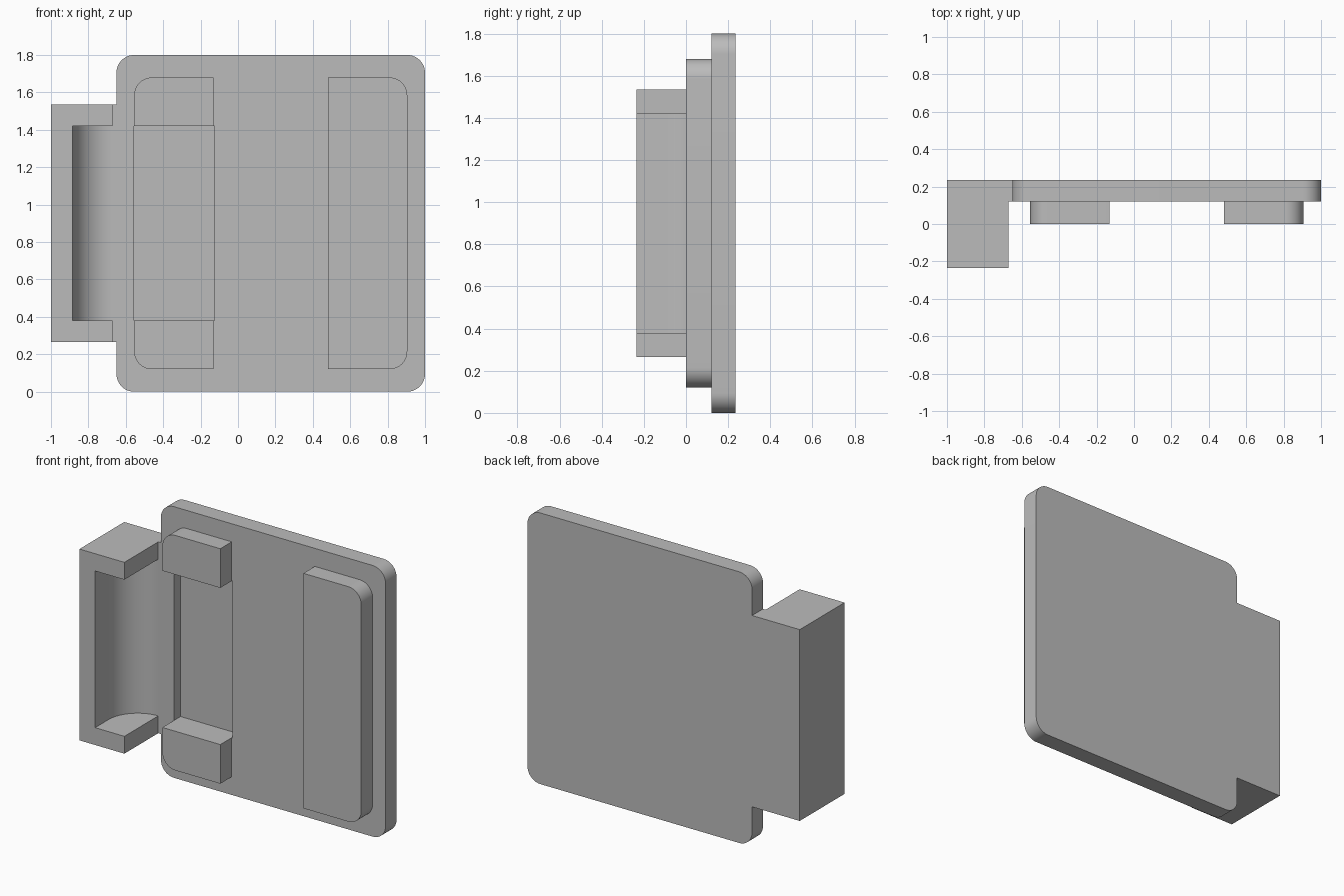
import bpy, bmesh, math
from math import pi

cube = bpy.data.objects.get("Cube")
if cube:
    bpy.data.objects.remove(cube, do_unlink=True)

grey = bpy.data.materials.new("plain grey")
grey.use_nodes = True
COLOUR = (0.5, 0.5, 0.5, 1)
grey.diffuse_color = COLOUR
grey.node_tree.nodes["Principled BSDF"].inputs["Base Color"].default_value = COLOUR


def arc(cx, cy, r, start, end, steps=12):
    """Points along a circular arc."""
    return [(cx + r * math.cos(start + (end - start) * i / steps),
             cy + r * math.sin(start + (end - start) * i / steps))
            for i in range(steps + 1)]


def rounded_rect(x0, x1, z0, z1, r_left, r_right):
    """Rectangle outline with separate radii for its two sides."""
    corners = [(x1, z1, r_right, -1, -1), (x0, z1, r_left, 1, -1),
               (x0, z0, r_left, 1, 1), (x1, z0, r_right, -1, 1)]
    points = []
    for i, (x, z, r, sx, sz) in enumerate(corners):
        if r:
            points += arc(x + sx * r, z + sz * r, r, i * pi / 2, (i + 1) * pi / 2)
        else:
            points.append((x, z))
    return points


def prism(name, outline, low, high, axis):
    """Extrude an outline along y (outline in xz) or z (outline in xy)."""
    bm = bmesh.new()
    place = (lambda a, b: (a, low, b)) if axis == "y" else (lambda a, b: (a, b, low))
    face = bm.faces.new([bm.verts.new(place(a, b)) for a, b in outline])
    moved = bmesh.ops.extrude_face_region(bm, geom=[face])["geom"]
    shift = (0, high - low, 0) if axis == "y" else (0, 0, high - low)
    bmesh.ops.translate(bm, vec=shift,
                        verts=[v for v in moved if isinstance(v, bmesh.types.BMVert)])
    bmesh.ops.recalc_face_normals(bm, faces=bm.faces[:])
    mesh = bpy.data.meshes.new(name)
    bm.to_mesh(mesh)
    bm.free()
    mesh.materials.append(grey)
    obj = bpy.data.objects.new(name, mesh)
    bpy.context.collection.objects.link(obj)
    return obj


def activate(obj):
    bpy.ops.object.select_all(action="DESELECT")
    obj.select_set(True)
    bpy.context.view_layer.objects.active = obj


def cut(obj, cutter):
    """Subtract the cutter and discard it."""
    cutter.hide_render = True
    mod = obj.modifiers.new("cut", "BOOLEAN")
    mod.operation = "DIFFERENCE"
    mod.solver = "EXACT"
    mod.object = cutter
    activate(obj)
    bpy.ops.object.modifier_apply(modifier=mod.name)
    bpy.data.objects.remove(cutter, do_unlink=True)


BACK, FACE, FRONT = 0.235, 0.12, -0.235
SLOT_LOW, SLOT_HIGH = 0.38, 1.42

# Back plate with a shallow rectangular pocket
plate = prism("back_plate", rounded_rect(-0.65, 1, 0, 1.8, 0.095, 0.095), FACE, BACK, "y")
cut(plate, prism("pocket_cutter", rounded_rect(-0.555, -0.125, SLOT_LOW, SLOT_HIGH, 0, 0),
                 0, 0.19, "y"))

# Raised pads: one long, and two short ones above and below the pocket
pads = [
    prism("long_pad", rounded_rect(0.48, 0.905, 0.12, 1.68, 0, 0.095), 0, FACE, "y"),
]
short = rounded_rect(-0.555, -0.13, 0.12, SLOT_LOW, 0.095, 0)
short = [p for p in short if not (p[0] < -0.4 and p[1] > 0.25)]
short.insert(1, (-0.555, SLOT_LOW))
pads.append(prism("lower_short_pad", short, 0, FACE, "y"))
pads.append(prism("upper_short_pad", [(x, 1.8 - z) for x, z in short], 0, FACE, "y"))

# Side housing with a curved hollow, joined to the plate by a narrow bridge
housing = prism("side_housing",
                [(-1, FRONT), (-0.67, FRONT), (-0.67, FACE), (-0.65, FACE),
                 (-0.65, BACK), (-1, BACK)], 0.265, 1.535, "z")
hollow = [(-0.6, -0.3), (-0.885, -0.3)] + arc(-0.67, FACE - 0.215, 0.215, pi, pi / 2, 24)
cut(housing, prism("hollow_cutter", hollow, SLOT_LOW, SLOT_HIGH, "z"))

for part in [plate, housing] + pads:
    activate(part)
    bpy.ops.object.shade_smooth_by_angle(angle=math.radians(30))
